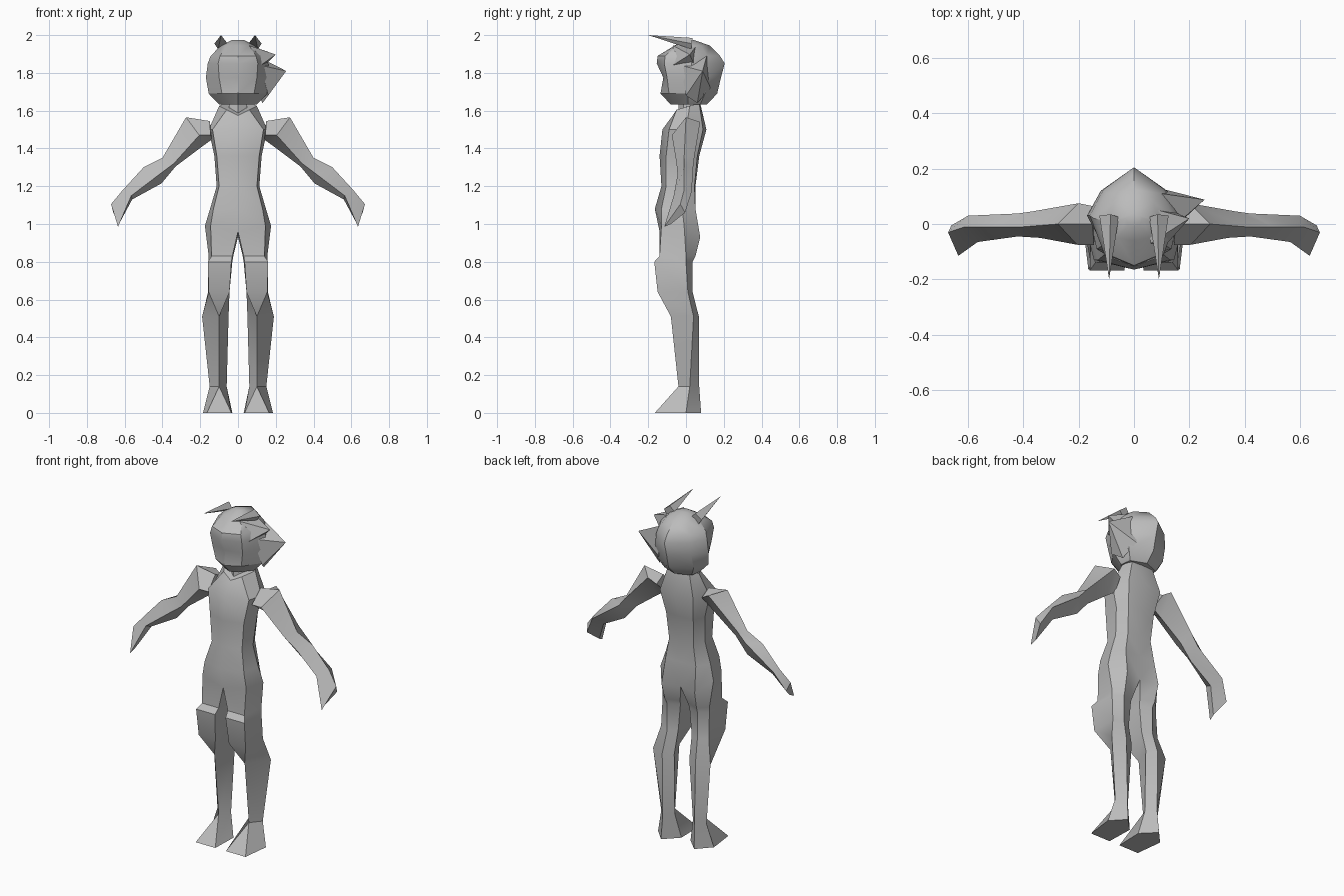
import bpy, bmesh, math
from mathutils import Vector

grey = bpy.data.materials.new("plain_grey")
grey.diffuse_color = (0.5, 0.5, 0.5, 1)


def finish(name, bm, mirror=False, angle=32):
    bmesh.ops.remove_doubles(bm, verts=bm.verts, dist=0.0005)
    bmesh.ops.recalc_face_normals(bm, faces=bm.faces)
    me = bpy.data.meshes.new(name)
    bm.to_mesh(me)
    bm.free()
    me.materials.append(grey)
    ob = bpy.data.objects.new(name, me)
    bpy.context.collection.objects.link(ob)
    bpy.ops.object.select_all(action='DESELECT')
    ob.select_set(True)
    bpy.context.view_layer.objects.active = ob
    if mirror:
        m = ob.modifiers.new("mirror", 'MIRROR')
        m.use_clip = True
        bpy.ops.object.modifier_apply(modifier=m.name)
    bpy.ops.object.shade_smooth_by_angle(angle=math.radians(angle))
    return ob


def bridge(bm, a, b, closed=True):
    n = len(a)
    for i in range(n if closed else n - 1):
        j = (i + 1) % n
        bm.faces.new((a[i], a[j], b[j], b[i]))


def rings(bm, data):
    return [[bm.verts.new(p) for p in r] for r in data]


def level(z, *xy):
    return [(x, y, z) for x, y in xy]


# Body: half torso running into one leg, mirrored
torso = [
    [(0, -.07, 1.575), (.06, -.05, 1.605), (.10, .02, 1.625), (.07, .07, 1.64), (0, .075, 1.64)],
    level(1.5, (0, -.125), (.135, -.09), (.155, 0), (.11, .09), (0, .108)),
    level(1.36, (0, -.14), (.112, -.105), (.125, 0), (.09, .06), (0, .07)),
    level(1.2, (0, -.13), (.10, -.105), (.113, -.02), (.08, .045), (0, .05)),
    level(1.08, (0, -.165), (.13, -.13), (.148, -.02), (.10, .05), (0, .05)),
    [(0, -.14, .96), (.145, -.13, .99), (.175, -.01, .99), (.11, .075, .93), (0, .05, .93)],
]
leg = [
    level(.83, (.03, -.14), (.14, -.14), (.155, 0), (.105, .05), (.025, .02)),
    level(.80, (.035, -.168), (.16, -.168), (.155, 0), (.10, .035), (.03, .01)),
    level(.64, (.045, -.15), (.155, -.15), (.158, .01), (.10, .035), (.045, .01)),
    level(.51, (.10, -.08), (.10, -.08), (.19, .04), (.11, .068), (.05, .04)),
    level(.14, (.10, -.04), (.10, -.04), (.15, .02), (.105, .07), (.06, .02)),
    level(0, (.035, -.165), (.165, -.165), (.185, 0), (.11, .08), (.03, 0)),
]
bm = bmesh.new()
rs = rings(bm, torso + leg)
for i in range(len(rs) - 1):
    bridge(bm, rs[i], rs[i + 1], closed=i >= len(torso) - 1)
bm.faces.new(rs[-1])
bm.faces.new(rs[0])
finish("body", bm, mirror=True)

# Arms: top, front, bottom, back corner of each section
arm = [
    [(.15, 0, 1.545), (.145, -.075, 1.47), (.135, 0, 1.45), (.15, .065, 1.51)],
    [(.275, 0, 1.565), (.205, -.075, 1.47), (.19, 0, 1.41), (.20, .075, 1.54)],
    [(.40, -.01, 1.35), (.34, -.05, 1.32), (.33, 0, 1.305), (.37, .045, 1.36)],
    [(.50, -.01, 1.30), (.42, -.045, 1.26), (.405, 0, 1.215), (.42, .038, 1.30)],
    [(.61, -.01, 1.18), (.565, -.065, 1.15), (.56, -.02, 1.13), (.60, .03, 1.17)],
    [(.672, -.03, 1.105), (.635, -.115, .985), (.63, -.08, 1.0), (.66, -.005, 1.06)],
]
bm = bmesh.new()
rs = rings(bm, arm)
for a, b in zip(rs, rs[1:]):
    bridge(bm, a, b)
bm.faces.new(rs[0])
bm.faces.new(rs[-1])
finish("arms", bm, mirror=True)

# Neck
bm = bmesh.new()
bmesh.ops.create_cone(bm, cap_ends=True, segments=6, radius1=.06, radius2=.05, depth=.12)
bmesh.ops.translate(bm, verts=bm.verts, vec=(0, .015, 1.62))
finish("neck", bm)

# Head: half sections from chin to crown, mirrored
head = [
    level(1.632, (0, -.08), (.045, -.06), (.10, .01), (.09, .075), (0, .11)),
    level(1.69, (0, -.135), (.085, -.09), (.155, .01), (.12, .10), (0, .165)),
    level(1.775, (0, -.12), (.10, -.10), (.17, .03), (.12, .12), (0, .185)),
    level(1.85, (0, -.155), (.105, -.115), (.16, .03), (.11, .125), (0, .205)),
    level(1.89, (0, -.15), (.095, -.11), (.145, .02), (.10, .11), (0, .18)),
    level(1.945, (0, -.06), (.06, -.05), (.09, .01), (.07, .08), (0, .125)),
    level(1.975, (0, -.01), (.02, -.005), (.03, .02), (.02, .03), (0, .04)),
]
bm = bmesh.new()
rs = rings(bm, head)
for a, b in zip(rs, rs[1:]):
    bridge(bm, a, b, closed=False)
bm.faces.new(rs[0])
bm.faces.new(rs[-1])
finish("head", bm, mirror=True)


def spike(name, base, tip, mirror=False):
    bm = bmesh.new()
    vs = [bm.verts.new(p) for p in base]
    t = bm.verts.new(tip)
    bm.faces.new(vs)
    for i in range(len(vs)):
        bm.faces.new((vs[i], vs[(i + 1) % len(vs)], t))
    return finish(name, bm, mirror, 20)


# Hair flicks on one side, and the pair of horns
spike("side_hair", [(.12, -.03, 1.84), (.10, .11, 1.89), (.09, .13, 1.72),
                    (.13, .06, 1.64), (.16, .0, 1.68)], (.255, .088, 1.81))
spike("upper_hair", [(.06, -.07, 1.945), (.05, .06, 1.95), (.13, .05, 1.83),
                     (.12, -.07, 1.84)], (.20, .02, 1.897))
spike("horns", [(.055, .025, 1.955), (.085, .035, 1.985), (.125, .03, 1.955),
                (.105, .03, 1.925)], (.09, -.2, 2.0), mirror=True)
